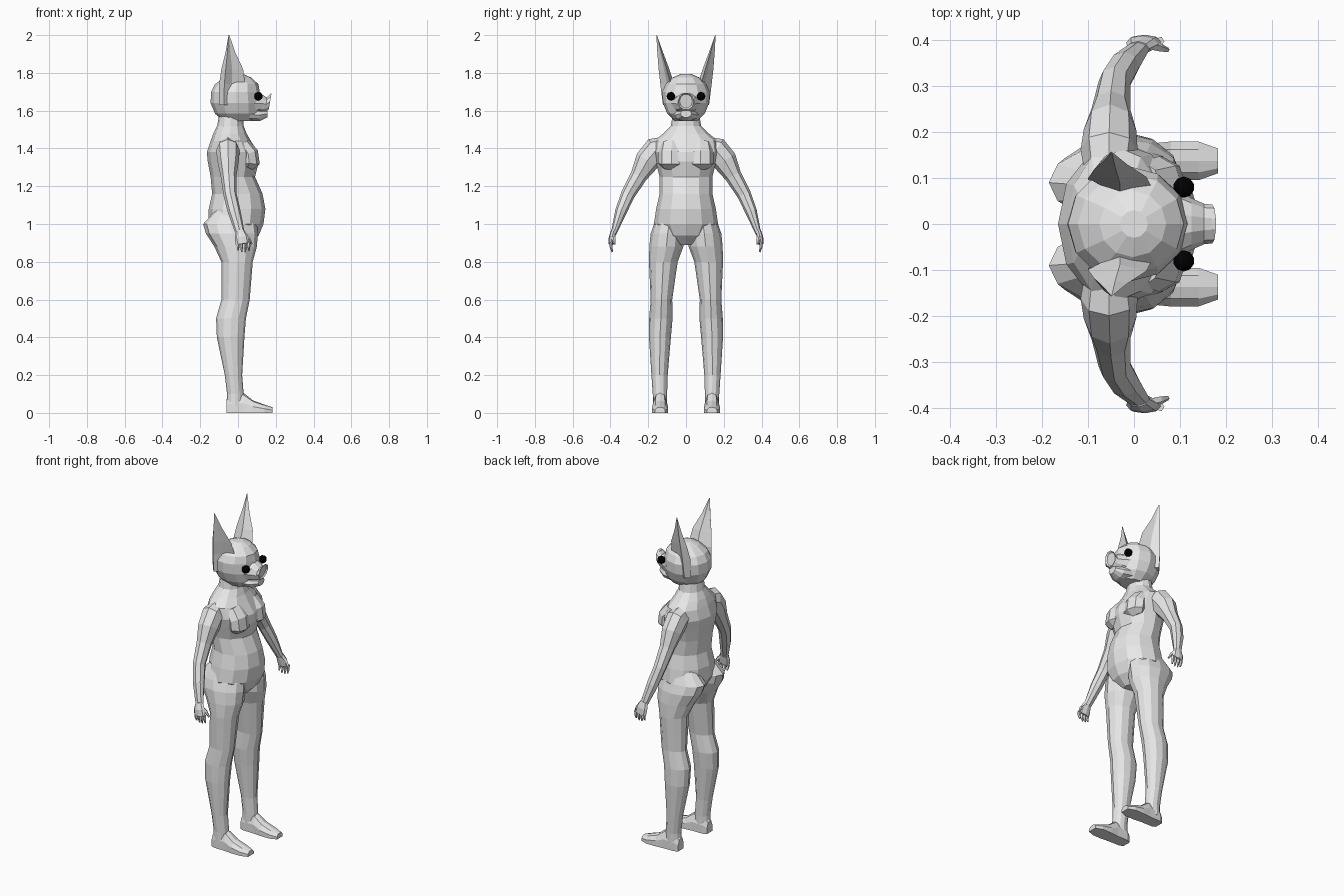
import bpy, bmesh, math
from mathutils import Vector

default_cube = bpy.data.objects.get("Cube")
if default_cube:
    bpy.data.objects.remove(default_cube, do_unlink=True)


def make_material(name, color):
    material = bpy.data.materials.new(name)
    material.use_nodes = True
    material.diffuse_color = color
    shader = material.node_tree.nodes["Principled BSDF"]
    shader.inputs["Base Color"].default_value = color
    return material


SKIN = make_material("pale grey", (.8, .8, .8, 1))
BLACK = make_material("black", (0, 0, 0, 1))


def finish(name, bm, material, mirrored):
    """Turn the mesh into an object, mirrored to the other side if paired."""
    bmesh.ops.recalc_face_normals(bm, faces=bm.faces)
    mesh = bpy.data.meshes.new(name)
    bm.to_mesh(mesh)
    bm.free()
    mesh.materials.append(material)
    part = bpy.data.objects.new(name, mesh)
    bpy.context.collection.objects.link(part)
    if mirrored:
        modifier = part.modifiers.new("mirror", 'MIRROR')
        modifier.use_axis = (False, True, False)


def ellipse(center, u, v, sides):
    angles = [math.tau * i / sides for i in range(sides)]
    return [center + u * math.cos(a) + v * math.sin(a) for a in angles]


def level(z, back, front, half, y=0, sides=12):
    """Horizontal ring from its rear and front limits and half width."""
    center = Vector(((back + front) / 2, y, z))
    return ellipse(center, Vector(((front - back) / 2, 0, 0)), Vector((0, half, 0)), sides)


def upright(x, bottom, top, half, lean=0):
    """Ring facing forward; lean pushes its top edge forward."""
    center = Vector((x, 0, (bottom + top) / 2))
    return ellipse(center, Vector((0, half, 0)), Vector((lean, 0, (top - bottom) / 2)), sides=10)


def sole(x, height, half):
    """Flat-bottomed foot section."""
    shape = [(-1, 0), (1, 0), (1, .5), (.6, .9), (0, 1), (-.6, .9), (-1, .5)]
    return [Vector((x, .137 + half * across, height * up)) for across, up in shape]


def leaf(z, back, front, inner, outer):
    """Ear section, folded inward along the front."""
    middle, fold = (inner + outer) / 2, (back + front) / 2
    outline = [(front, (inner + middle) / 2), (fold, inner), (back, middle),
               (back * .8 + front * .2, outer), (fold, middle)]
    return [Vector((x, y, z)) for x, y in outline]


def loft(name, rings, mirrored=False, dent=0):
    """Skin the rings and close both ends, optionally hollowing the last."""
    bm = bmesh.new()
    rows = [[bm.verts.new(point) for point in ring] for ring in rings]
    for low, high in zip(rows, rows[1:]):
        for i in range(len(low)):
            bm.faces.new((low[i - 1], low[i], high[i], high[i - 1]))
    bm.faces.new(rows[0])
    cap = bm.faces.new(rows[-1])
    bmesh.ops.recalc_face_normals(bm, faces=bm.faces)
    if dent:
        bmesh.ops.inset_region(bm, faces=[cap], thickness=dent, depth=-dent)
    finish(name, bm, SKIN, mirrored)


def joint(x, y, z, depth, thick):
    return Vector((x, y, z)), depth, thick


def tube(name, joints, sides=8):
    """Limb through the joints, each ring square to the path."""
    points = [place for place, depth, thick in joints]
    rings = []
    for i, (place, depth, thick) in enumerate(joints):
        ahead = points[min(i + 1, len(points) - 1)]
        along = (ahead - points[max(i - 1, 0)]).normalized()
        side = along.cross(Vector((1, 0, 0))).normalized()
        rings.append(ellipse(place, side.cross(along) * depth, side * thick, sides))
    loft(name, rings, mirrored=True)


# Torso from crotch to neck
loft("torso", [
    level(z=.89, back=-.07, front=.06, half=.05),
    level(z=.94, back=-.12, front=.11, half=.13),
    level(z=1, back=-.155, front=.135, half=.17),
    level(z=1.08, back=-.155, front=.145, half=.158),
    level(z=1.16, back=-.137, front=.13, half=.14),
    level(z=1.25, back=-.145, front=.09, half=.14),
    level(z=1.33, back=-.16, front=.11, half=.16),
    level(z=1.38, back=-.165, front=.106, half=.175),
    level(z=1.44, back=-.145, front=.068, half=.168),
    level(z=1.48, back=-.13, front=.045, half=.12),
    level(z=1.52, back=-.11, front=.03, half=.08),
    level(z=1.58, back=-.1, front=.025, half=.07),
])

# Chest muscles
tube("chest_muscle", [
    joint(x=.02, y=.075, z=1.42, depth=.045, thick=.06),
    joint(x=.054, y=.077, z=1.37, depth=.055, thick=.07),
    joint(x=.06, y=.077, z=1.32, depth=.055, thick=.07),
    joint(x=.05, y=.077, z=1.3, depth=.03, thick=.05),
])

# Legs, rising into the buttocks
loft("leg", [
    level(z=1.07, back=-.12, front=.06, half=.055, y=.085),
    level(z=1, back=-.185, front=.1, half=.08, y=.09),
    level(z=.95, back=-.17, front=.105, half=.09, y=.097),
    level(z=.88, back=-.125, front=.1, half=.09, y=.104),
    level(z=.8, back=-.088, front=.078, half=.076, y=.12),
    level(z=.6, back=-.088, front=.062, half=.057, y=.13),
    level(z=.5, back=-.116, front=.042, half=.062, y=.133),
    level(z=.4, back=-.112, front=.034, half=.058, y=.138),
    level(z=.2, back=-.07, front=.022, half=.043, y=.14),
    level(z=.1, back=-.058, front=.03, half=.038, y=.138),
    level(z=.03, back=-.06, front=.03, half=.038, y=.138),
], mirrored=True)

# Feet from heel to toes
loft("foot", [
    sole(x=-.062, height=.07, half=.026),
    sole(x=-.04, height=.1, half=.036),
    sole(x=.03, height=.105, half=.037),
    sole(x=.08, height=.066, half=.042),
    sole(x=.14, height=.044, half=.042),
    sole(x=.182, height=.03, half=.027),
], mirrored=True)

# Arms
tube("arm", [
    joint(x=-.055, y=.1, z=1.405, depth=.05, thick=.06),
    joint(x=-.054, y=.16, z=1.39, depth=.062, thick=.07),
    joint(x=-.052, y=.205, z=1.335, depth=.057, thick=.066),
    joint(x=-.05, y=.25, z=1.255, depth=.042, thick=.045),
    joint(x=-.042, y=.308, z=1.155, depth=.035, thick=.037),
    joint(x=-.02, y=.345, z=1.065, depth=.034, thick=.031),
    joint(x=.012, y=.383, z=.95, depth=.024, thick=.015),
])

# Hands
tube("palm", [
    joint(x=.01, y=.382, z=.965, depth=.023, thick=.015),
    joint(x=.018, y=.392, z=.93, depth=.036, thick=.017),
    joint(x=.024, y=.397, z=.895, depth=.036, thick=.014),
])
for i, finger in enumerate(("little", "ring", "middle", "index")):
    x = i * .019
    tip = .86 - .01 * math.sin(i)
    tube(finger + "_finger", [
        joint(x=x, y=.397, z=.905, depth=.009, thick=.01),
        joint(x=x, y=.398, z=.88, depth=.008, thick=.008),
        joint(x=x, y=.39, z=tip, depth=.004, thick=.004),
    ], sides=5)
tube("thumb", [
    joint(x=.03, y=.39, z=.945, depth=.011, thick=.012),
    joint(x=.055, y=.383, z=.922, depth=.01, thick=.01),
    joint(x=.073, y=.378, z=.893, depth=.005, thick=.005),
], sides=5)

# Head
loft("head", [
    level(z=1.545, back=-.08, front=.09, half=.06),
    level(z=1.585, back=-.122, front=.115, half=.1),
    level(z=1.64, back=-.145, front=.122, half=.122),
    level(z=1.7, back=-.143, front=.115, half=.126),
    level(z=1.74, back=-.122, front=.108, half=.108),
    level(z=1.775, back=-.075, front=.07, half=.072),
    level(z=1.793, back=-.03, front=.03, half=.03),
])

# Snout with a hollowed, upturned nose disc, and the jaw below
loft("snout", [
    upright(x=.07, bottom=1.575, top=1.705, half=.085),
    upright(x=.125, bottom=1.585, top=1.69, half=.056),
    upright(x=.152, bottom=1.598, top=1.672, half=.044),
    upright(x=.17, bottom=1.603, top=1.695, half=.042, lean=.008),
], dent=.008)
loft("jaw", [
    upright(x=.05, bottom=1.543, top=1.62, half=.075),
    upright(x=.115, bottom=1.543, top=1.61, half=.056),
    upright(x=.155, bottom=1.563, top=1.605, half=.03),
])

# Ears
loft("ear", [
    leaf(z=1.63, back=-.1, front=.025, inner=.07, outer=.122),
    leaf(z=1.74, back=-.1, front=.038, inner=.062, outer=.136),
    leaf(z=1.82, back=-.088, front=.027, inner=.088, outer=.145),
    leaf(z=1.91, back=-.066, front=-.015, inner=.122, outer=.152),
    leaf(z=2, back=-.05, front=-.046, inner=.154, outer=.157),
], mirrored=True)

# Eyes
bm = bmesh.new()
bmesh.ops.create_icosphere(bm, subdivisions=2, radius=.023)
bmesh.ops.translate(bm, verts=bm.verts, vec=(.108, .08, 1.676))
finish("eye", bm, BLACK, mirrored=True)
